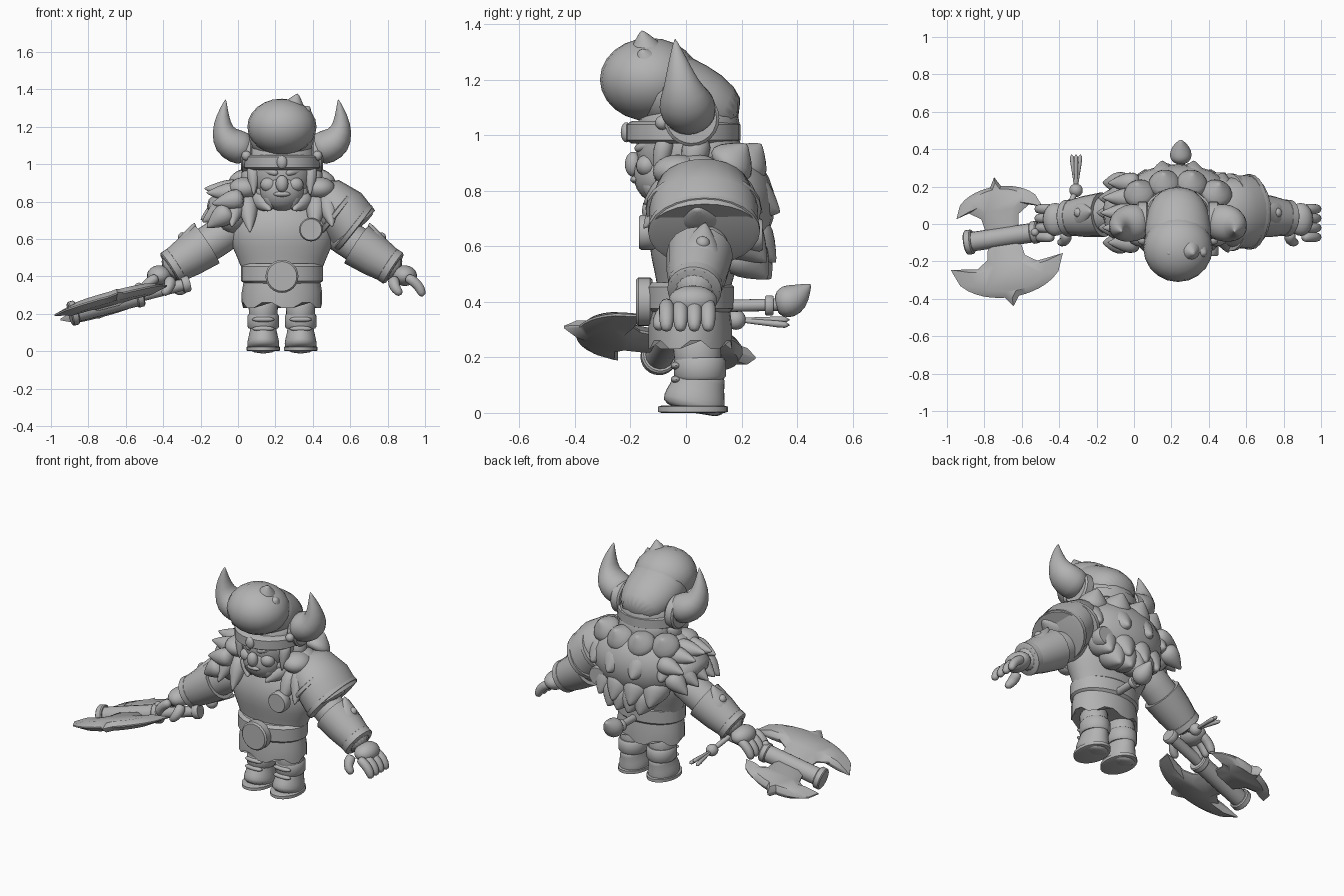
import bpy, bmesh
from math import sin, cos, pi, sqrt
from mathutils import Vector, Matrix

old = bpy.data.objects.get("Cube")
if old:
    bpy.data.objects.remove(old, do_unlink=True)

shade = (.45, .45, .45, 1)
grey = bpy.data.materials.new("plain_grey")
grey.use_nodes = True
grey.diffuse_color = shade
for node in grey.node_tree.nodes:
    if node.type == 'BSDF_PRINCIPLED':
        node.inputs["Base Color"].default_value = shade

BODY_X = .235
UP = Vector((0, 0, 1))
SIDEWAYS = Vector((1, 0, 0))
BACKWARD = Vector((0, 1, 0))


def finish(name, bm, soft=False, mirror=False, on_body=True):
    bmesh.ops.recalc_face_normals(bm, faces=bm.faces)
    for face in bm.faces:
        face.smooth = True
    if not soft:
        for edge in bm.edges:
            edge.smooth = edge.calc_face_angle(0) < .7
    mesh = bpy.data.meshes.new(name)
    bm.to_mesh(mesh)
    bm.free()
    mesh.materials.append(grey)
    part = bpy.data.objects.new(name, mesh)
    bpy.context.scene.collection.objects.link(part)
    if on_body:
        part.location.x = BODY_X
    if soft:
        smoother = part.modifiers.new("smooth", 'SUBSURF')
        smoother.levels = smoother.render_levels = 1
    if mirror:
        part.modifiers.new("mirror", 'MIRROR').use_mirror_merge = False
    return part


def loft(name, rings, **options):
    """Skin equal rings of points and cap both ends."""
    bm = bmesh.new()
    rows = [[bm.verts.new(p) for p in ring] for ring in rings]
    for low, high in zip(rows, rows[1:]):
        for i in range(len(low)):
            bm.faces.new((low[i - 1], low[i], high[i], high[i - 1]))
    bm.faces.new(rows[0])
    bm.faces.new(rows[-1])
    return finish(name, bm, **options)


def skin(name, points, radii, squash, sides, **options):
    """Round rings along points; squash stretches them front to back."""
    rings = []
    for i, point in enumerate(points):
        along = (points[min(i + 1, len(points) - 1)] - points[max(i - 1, 0)]).normalized()
        u = SIDEWAYS if abs(along.y) > .9 else BACKWARD.cross(along)
        u = (u - along * u.dot(along)).normalized()
        v = along.cross(u) * squash
        turns = [2 * pi * k / sides for k in range(sides)]
        rings.append([point + max(radii[i], .002) * (u * cos(a) + v * sin(a)) for a in turns])
    return loft(name, rings, **options)


def sweep(name, start, end, radii, bend=(0, 0, 0), squash=1, sides=16, soft=True, **options):
    """Evenly spaced radii from start to end, bowed sideways by bend."""
    start, end, bend = Vector(start), Vector(end), Vector(bend)
    steps = [i / (len(radii) - 1) for i in range(len(radii))]
    points = [start.lerp(end, f) + bend * sin(pi * f) for f in steps]
    return skin(name, points, radii, squash, sides, soft=soft, **options)


def tuft(name, start, end, radius, **options):
    sweep(name, start, end, [radius * s for s in (.8, 1, .6, 0)], sides=10, **options)


def drum(name, at, axis, radius, depth, squash=1, **options):
    """Bevelled disc or band, centred on a point."""
    profile = ((-1, .9), (-.7, 1), (.7, 1), (1, .9))
    points = [Vector(at) + axis.normalized() * depth * offset / 2 for offset, _ in profile]
    return skin(name, points, [radius * s for _, s in profile], squash, 24, **options)


def ball(name, at, size, **options):
    bm = bmesh.new()
    bmesh.ops.create_uvsphere(bm, u_segments=20, v_segments=12, radius=1)
    bm.transform(Matrix.Translation(at) @ Matrix.Diagonal((*size, 1)))
    return finish(name, bm, **options)


def bead(name, at, radius, **options):
    return ball(name, at, (radius, radius, radius), **options)


# Torso, belt and skirt with a notched hem
sweep("torso", start=(0, .02, .3), end=(0, .05, .9),
      radii=(.2, .2, .24, .29, .28, .2, .1), squash=.6, sides=24)
drum("belt", at=(0, .015, .415), axis=UP, radius=.22, depth=.11, squash=.72)
drum("belt_buckle", at=(0, -.15, .4), axis=BACKWARD, radius=.088, depth=.06)
skirt = sweep("skirt", start=(0, .015, .23), end=(0, .015, .4), radii=(.215, .215, .2),
              squash=.7, sides=24, soft=False)
for i in range(0, 24, 4):
    for corner in skirt.data.vertices[i:i + 2]:
        corner.co.z += .03

# Legs and boots
sweep("legs", start=(.1, .05, .1), end=(.1, .035, .3), radii=(.07, .08, .085),
      squash=1.1, mirror=True)
drum("boot_soles", at=(.1, .025, .013), axis=UP, radius=.09, depth=.026, squash=1.4, mirror=True)
sweep("boots", start=(.1, .02, 0), end=(.1, .06, .16), radii=(.085, .09, .08, .07, .07),
      squash=1.3, mirror=True)
drum("boot_cuffs", at=(.1, .05, .16), axis=UP, radius=.085, depth=.08, squash=1.1, mirror=True)
for z in (.12, .17):
    ball("boot_straps", at=(.1, -.035, z), size=(.06, .02, .015), mirror=True)

# Head and face
ball("head", at=(0, 0, .95), size=(.17, .18, .18))
ball("jaw", at=(0, -.09, .86), size=(.12, .1, .11))
ball("back_hair", at=(0, .07, .94), size=(.17, .13, .13))
ball("nose", at=(0, -.19, .895), size=(.034, .03, .045))
ball("lower_lip", at=(0, -.18, .84), size=(.045, .02, .015))
ball("cheeks", at=(.07, -.14, .89), size=(.045, .04, .04), mirror=True)
tuft("brows", start=(.02, -.18, .95), end=(.13, -.11, .97), radius=.02, mirror=True)
for step in range(3):
    root = Vector((.06 + .04 * step, -.12 + .045 * step, .85 + .03 * step))
    tuft("beard_locks", start=root, end=root - UP * .1, radius=.045, mirror=True)
tuft("side_locks", start=(.155, -.07, 1), end=(.15, -.11, .83), radius=.04, mirror=True)
tuft("neck_locks", start=(.16, .05, 1), end=(.18, 0, .82), radius=.06, mirror=True)

# Helmet and horns
drum("helmet_band", at=(0, -.01, 1.01), axis=UP, radius=.207, depth=.08)
ball("helmet_dome", at=(0, .01, 1.03), size=(.185, .185, .13))
ball("helmet_gem", at=(0, -.215, 1.01), size=(.028, .02, .036))
drum("horn_rings", at=(.19, .02, 1.06), axis=SIDEWAYS, radius=.1, depth=.06, mirror=True)
bead("horn_rivets", at=(.19, -.085, 1.045), radius=.026, mirror=True)
sweep("horns", start=(.17, .02, 1.07), end=(.3, -.04, 1.35), bend=(.075, 0, -.06),
      radii=(.085, .095, .09, .06, .035, 0), squash=1.1, mirror=True)

# Swept hair with spikes
ball("hair_front", at=(0, -.13, 1.2), size=(.185, .18, .15))
sweep("hair_back", start=(0, -.15, 1.2), end=(0, .19, 1.05), radii=(.18, .18, .17, .1),
      squash=.8, sides=20)
for x, z in ((.085, 1.38), (.15, 1.31), (-.05, 1.35), (-.12, 1.3)):
    tuft("hair_spikes", start=(x * .4, -.12, 1.2), end=(x, -.16, z), radius=.1)

# Arms and gauntlets
shoulder, wrist = Vector((.2, .07, .7)), Vector((.6, .03, .44))
arm_axis = wrist - shoulder


def on_arm(fraction):
    return shoulder + arm_axis * fraction


sweep("arms", on_arm(0), on_arm(1.1), radii=(.1, .1, .1, .075), mirror=True)
sweep("gauntlets", on_arm(.5), on_arm(1), radii=(.12, .11, .09), soft=False, mirror=True)
drum("wrist_cuffs", on_arm(.95), arm_axis, radius=.098, depth=.05, mirror=True)
tuft("gauntlet_flaps", on_arm(.85), end=(.465, .07, .69), radius=.075, squash=1.3, mirror=True)
bead("gauntlet_rivets", at=(.53, .06, .61), radius=.026, mirror=True)

# Hands
ball("palms", on_arm(1.14), size=(.066, .088, .055), mirror=True)
for finger in range(4):
    y = .05 * finger - .07
    sweep("fingers", start=(.66, y, .4), end=(.755, y, .29), bend=(.02, 0, .01),
          radii=(.03, .03, .03, .02), sides=8, mirror=True)
sweep("thumbs", start=(.6, -.04, .39), end=(.64, -.1, .3), bend=(-.02, -.02, 0),
      radii=(.035, .035, .03, .02), sides=8, mirror=True)

# Left shoulder guard with rim, ridge and clasps
guard_top, guard_end = Vector((.14, .06, .85)), Vector((.38, .065, .66))
guard_axis = guard_end - guard_top
sweep("shoulder_guard", guard_top, guard_end, radii=(.06, .13, .15, .15),
      bend=(.02, 0, .02), squash=1.3, sides=24, soft=False)
drum("guard_rim", guard_end, guard_axis, radius=.155, depth=.035, squash=1.3)
drum("guard_ridge", guard_top + guard_axis * .6, guard_axis, radius=.16, depth=.03, squash=1.3)
tuft("guard_point", start=(.33, .05, .72), end=(.49, .04, .735), radius=.09, squash=1.4)
drum("front_clasp", at=(.155, -.14, .65), axis=BACKWARD, radius=.063, depth=.06)
drum("back_clasp", at=(.2, .24, .64), axis=BACKWARD, radius=.06, depth=.07)

# Fur cloak: back mass, rows of tufts and collar
ball("fur_back", at=(0, .15, .75), size=(.29, .17, .2))
for z, spread, rise, out in ((.87, .2, .1, .08), (.8, .22, -.08, .15),
                             (.67, .16, -.13, .13), (.6, .1, -.12, .11)):
    for place in (-1, -.35, .35, 1):
        x = spread * place
        y = .2 - 1.5 * x * x
        tuft("fur_tufts", start=(x, y, z), end=(x * 1.1, y + out, z + rise), radius=.1)
for x, y in ((.13, .12), (.19, .04), (.2, -.03)):
    ball("collar_fur", at=(x, y, .87), size=(.085, .09, .06), mirror=True)
for x, low in ((.06, .75), (.17, .63), (.27, .66)):
    tuft("chest_fur", start=(x * .5 + .1, -.03, .83), end=(x, -.155, low),
         radius=.06, mirror=True)

# Fur over the right shoulder
sweep("shoulder_fur", start=(-.12, .06, .86), end=(-.36, .06, .68),
      radii=(.06, .12, .14, .12), squash=1.25)
for lock in range(5):
    y = .08 * lock - .1
    arch = sin(pi * (lock + .5) / 5) * .12
    tuft("lower_fur_tufts", start=(-.27, y, .74 + arch * .5),
         end=(-.39 - arch * .4, y, .64 + arch * .5), radius=.07)
    tuft("upper_fur_tufts", start=(-.2, y, .8 + arch * .5),
         end=(-.36 - arch * .5, y, .75 + arch), radius=.065)

# Flask hanging behind the belt
sweep("flask_neck", start=(.015, .14, .385), end=(.015, .35, .39), radii=(.022, .022), soft=False)
drum("flask_collar", at=(.015, .3, .387), axis=BACKWARD, radius=.036, depth=.03)
sweep("flask_body", start=(.015, .32, .39), end=(.015, .45, .465), bend=(0, 0, -.02),
      radii=(.035, .06, .06, .04, 0))

# Wrist tassel
knot = Vector((-.31, .18, .335))
bead("tassel_knot", knot, radius=.036, on_body=False)
sweep("tassel_cord", start=(-.36, .06, .4), end=knot, radii=(.016, .016, .016), on_body=False)
for spread in (-1, 0, 1):
    tip = knot + Vector((.025 * spread, .2, -.02 * abs(spread)))
    sweep("tassel_tails", knot, tip, radii=(.01, .01, .018), sides=8, on_body=False)

# Double axe on its own sloping plane
axe_centre = Vector((-.7, -.07, .25))
axe_along, axe_out = Vector((1, .15, .26)), Vector((-.15, 1, -.16))


def on_axe(along, out=0, height=0):
    return axe_centre + axe_along * along + axe_out * out + UP * height


def blade(name, side, half_length, reach):
    tip, root, samples = .13, .22, 16
    outline = []
    for k in range(samples + 1):
        u = 2 * k / samples - 1
        spike = .05 if u == 0 else 0
        outline.append((half_length * u, tip + (reach - tip) * sqrt(1 - u * u) + spike))
    inner = [(.16, .15), (.1, .11), (.08, 0)]
    outline += inner + [(-along, out) for along, out in reversed(inner)]
    layers = ((.7, -.03), (1, -.004), (1, .004), (.7, .03))
    loft(name, [[on_axe(a * s, side * (root + (o - root) * s), h) for a, o in outline]
                for s, h in layers], on_body=False)


blade("axe_back_blade", side=1, half_length=.23, reach=.27)
blade("axe_front_blade", side=-1, half_length=.3, reach=.32)
sweep("axe_socket", on_axe(-.19), on_axe(.18), radii=(.052, .052), soft=False, on_body=False)
sweep("axe_handle", on_axe(.1), on_axe(.42), radii=(.032, .032), soft=False, on_body=False)
for along, radius in ((-.18, .066), (.17, .06), (.42, .045)):
    drum("axe_collars", on_axe(along), axe_along, radius, depth=.04, on_body=False)
bead("axe_rivet", on_axe(.17, height=.05), radius=.022, on_body=False)
